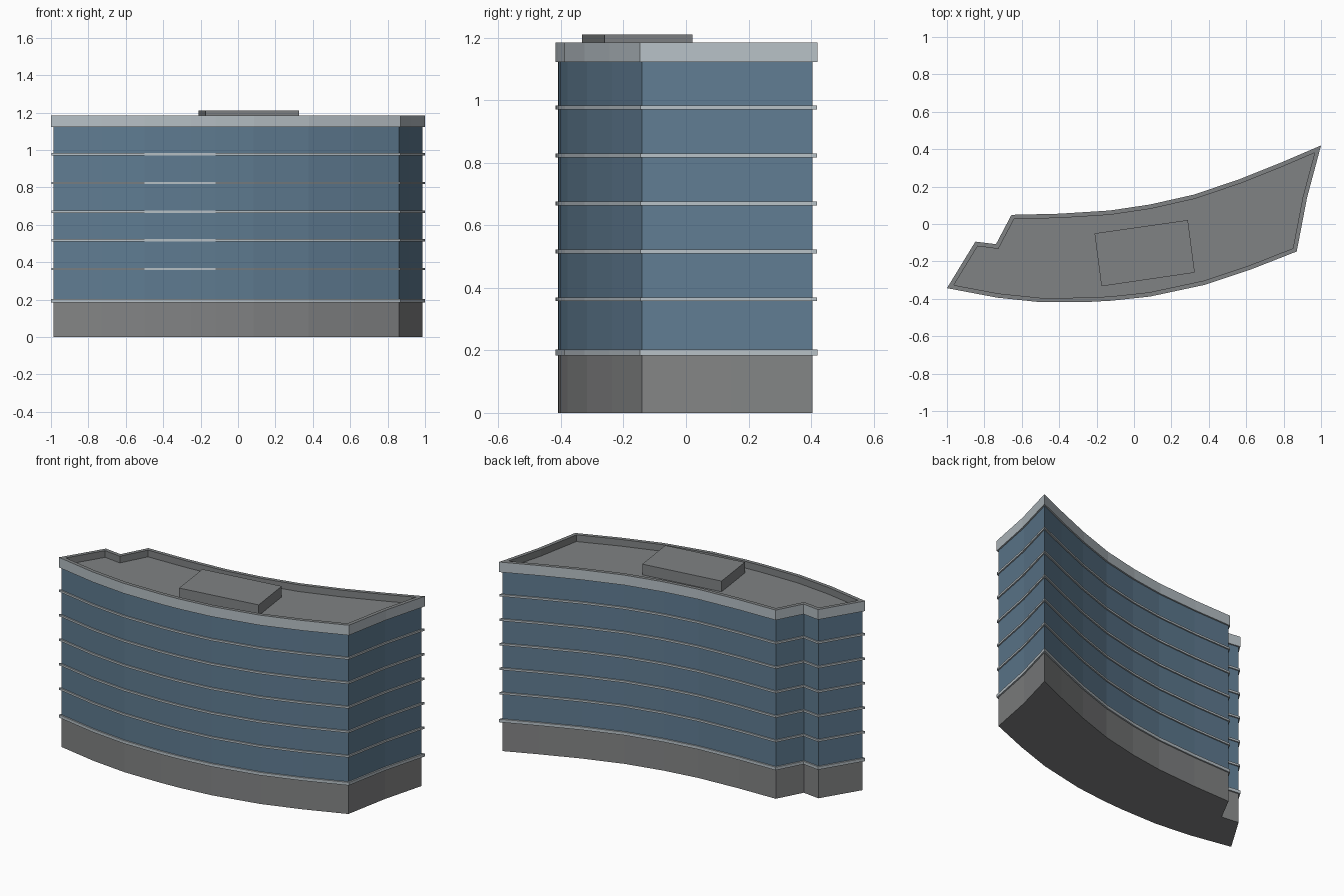
import bpy, bmesh
from mathutils import Vector

if "Cube" in bpy.data.objects:
    bpy.data.objects.remove(bpy.data.objects["Cube"])

# Outer footprint of the parapet, counter-clockwise
FOOTPRINT = [Vector(p) for p in [
    (-1.0, -0.343), (-0.73, -0.394), (-0.5, -0.418), (-0.25, -0.417),
    (-0.12, -0.41), (0.085, -0.388), (0.38, -0.325), (0.62, -0.245),
    (0.87, -0.147), (0.925, 0.14), (1.0, 0.42),
    (0.79, 0.33), (0.56, 0.238), (0.32, 0.157), (0.085, 0.104), (-0.13, 0.072),
    (-0.4, 0.055), (-0.655, 0.049), (-0.738, -0.108), (-0.848, -0.094)]]


def material(name, rgb):
    m = bpy.data.materials.new(name)
    m.diffuse_color = (*rgb, 1)
    m.use_nodes = True
    m.node_tree.nodes["Principled BSDF"].inputs["Base Color"].default_value = m.diffuse_color
    return m


STONE = material("grey stone", (0.225, 0.23, 0.232))
GLASS = material("blue glass", (0.115, 0.2, 0.285))
TRIM = material("pale trim", (0.47, 0.525, 0.56))
ROOF = material("roof grey", (0.215, 0.225, 0.23))


def inset(pts, d):
    """Mitred inward offset of a counter-clockwise outline."""
    out = []
    for i, p in enumerate(pts):
        a = (p - pts[i - 1]).normalized()
        b = (pts[(i + 1) % len(pts)] - p).normalized()
        na, nb = Vector((-a.y, a.x)), Vector((-b.y, b.x))
        out.append(p + (na + nb) * d / (1 + na.dot(nb)))
    return out


def make(name, loops, mats, closed=False, bottom=False, top=False):
    """Skin a stack of (outline, z) loops; closed joins last loop to first."""
    bm = bmesh.new()
    rows = [[bm.verts.new((p.x, p.y, z)) for p in pts] for pts, z in loops]
    pairs = list(zip(rows, rows[1:])) + ([(rows[-1], rows[0])] if closed else [])
    for k, (lo, hi) in enumerate(pairs):
        for i in range(len(lo)):
            j = (i + 1) % len(lo)
            f = bm.faces.new((lo[i], lo[j], hi[j], hi[i]))
            f.material_index = min(k, 2) // 1 % 3 if len(mats) == 3 else 0
    if bottom:
        bm.faces.new(rows[0][::-1])
    if top:
        bm.faces.new(rows[-1])
    me = bpy.data.meshes.new(name)
    bm.to_mesh(me)
    bm.free()
    for m in mats:
        me.materials.append(m)
    ob = bpy.data.objects.new(name, me)
    bpy.context.collection.objects.link(ob)
    return ob


def ring(name, outer, inner, z0, z1, mats):
    loops = [(outer, z0), (outer, z1), (inner, z1), (inner, z0)]
    ob = make(name, loops, mats[:1], closed=True)
    # optional second colour on the top and inner faces
    if len(mats) > 1:
        ob.data.materials.append(mats[1])
        n = len(outer)
        for f in ob.data.polygons:
            f.material_index = 1 if n <= f.index < 3 * n else 0
    return ob


WALL = inset(FOOTPRINT, 0.009)
INNER = inset(FOOTPRINT, 0.023)

# Plinth and glazed storeys
make("stone_base", [(WALL, 0), (WALL, 0.185)], [STONE], bottom=True)
make("glass_facade", [(WALL, 0.185), (WALL, 1.13)], [GLASS])

# Floor bands
ring("base_band", FOOTPRINT, WALL, 0.183, 0.202, [TRIM])
for k in range(5):
    z = 0.357 + 0.1532 * k
    ring("floor_band_%d" % (k + 1), inset(FOOTPRINT, 0.001), WALL, z, z + 0.0125, [TRIM])

# Parapet with pale outer fascia, and recessed roof
ring("parapet", FOOTPRINT, INNER, 1.122, 1.185, [TRIM, ROOF])
make("roof_deck", [(INNER, 1.143)], [ROOF], top=True)

# Rooftop plant box
BOX = [Vector(p) for p in [(-0.174, -0.333), (0.325, -0.26), (0.288, 0.021), (-0.211, -0.05)]]
make("plant_box", [(BOX, 1.143), (BOX, 1.21)], [ROOF], bottom=True, top=True)
